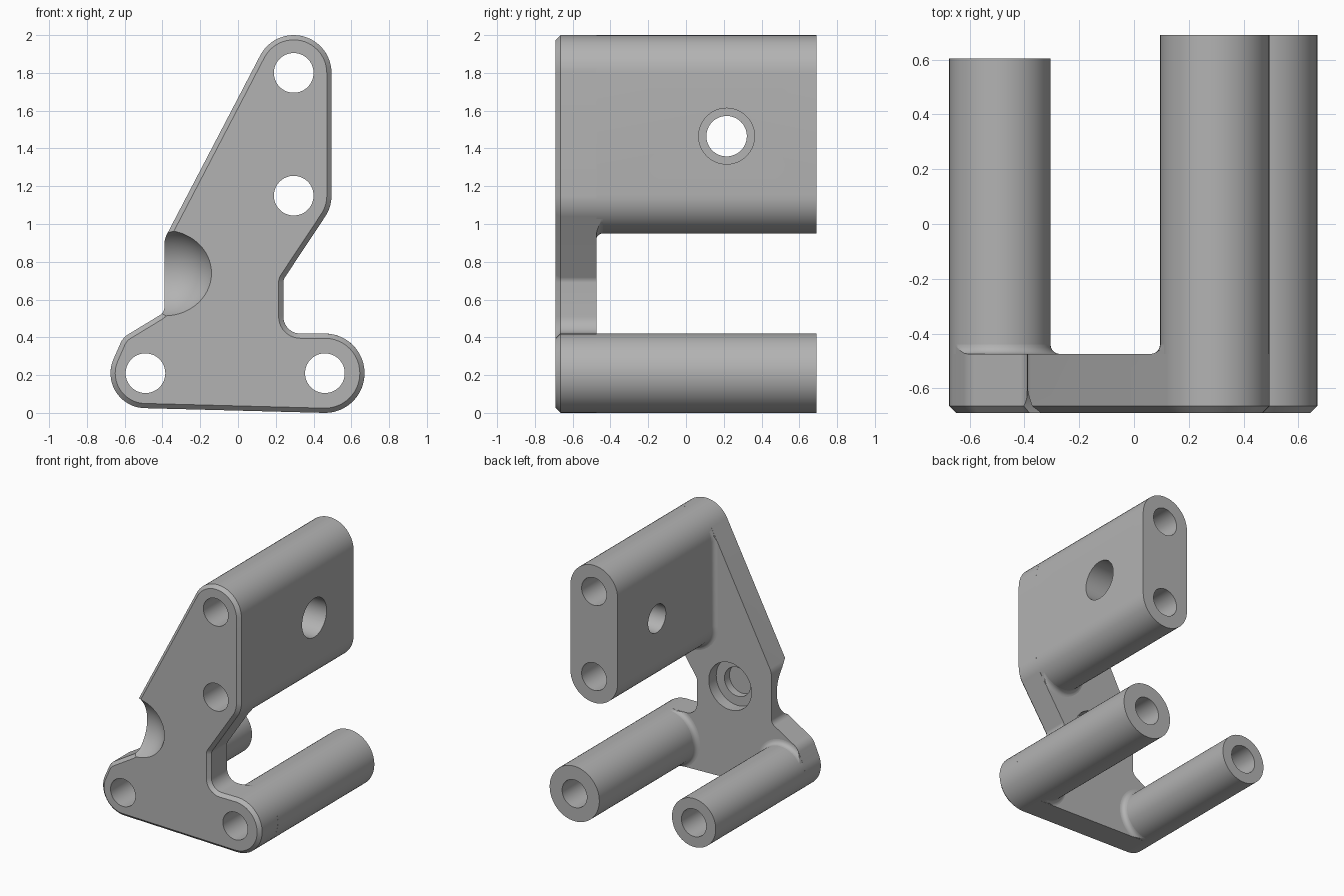
import bpy, bmesh, math
from math import pi, tau, sin, cos, atan2, acos

if "Cube" in bpy.data.objects:
    bpy.data.objects.remove(bpy.data.objects["Cube"], do_unlink=True)

FRONT, PLATE_BACK, REAR = -0.69, -0.475, 0.69
HOLE_R = 0.105

grey = bpy.data.materials.new("plain grey")
grey.use_nodes = True
grey.diffuse_color = (0.45, 0.45, 0.45, 1)
grey.node_tree.nodes["Principled BSDF"].inputs["Base Color"].default_value = (0.45, 0.45, 0.45, 1)


def outline(circles, grow=0.0):
    """Belt around signed circles (x, z, r); a negative r is a concave corner."""
    c = [(x, z, r + grow) for x, z, r in circles]
    n = len(c)
    if n == 1:
        x, z, r = c[0]
        return [(x + r * cos(tau * k / 64), z + r * sin(tau * k / 64)) for k in range(64)]
    normals = []
    for i in range(n):
        (x1, z1, r1), (x2, z2, r2) = c[i], c[(i + 1) % n]
        dx, dz = x2 - x1, z2 - z1
        normals.append(atan2(dz, dx) - acos((r1 - r2) / math.hypot(dx, dz)))
    points = []
    for i, (x, z, r) in enumerate(c):
        start, turn = normals[i - 1], normals[i] - normals[i - 1]
        turn = turn % tau if circles[i][2] > 0 else -((-turn) % tau)
        steps = 24 if abs(circles[i][2]) > 0.15 else 10
        for k in range(steps + 1):
            a = start + turn * k / steps
            points.append((x + r * cos(a), z + r * sin(a)))
    return points


def loft(name, circles, rings):
    """Stack the outline along y; rings are (grow, y)."""
    bm = bmesh.new()
    loops = [[bm.verts.new((x, y, z)) for x, z in outline(circles, g)] for g, y in rings]
    for a, b in zip(loops, loops[1:]):
        for k in range(len(a)):
            j = (k + 1) % len(a)
            bm.faces.new((a[k], a[j], b[j], b[k]))
    bm.faces.new(loops[0])
    bm.faces.new(loops[-1])
    bmesh.ops.recalc_face_normals(bm, faces=bm.faces)
    mesh = bpy.data.meshes.new(name)
    bm.to_mesh(mesh)
    bm.free()
    ob = bpy.data.objects.new(name, mesh)
    bpy.context.collection.objects.link(ob)
    mesh.materials.append(grey)
    return ob


def select(ob):
    bpy.ops.object.select_all(action='DESELECT')
    ob.select_set(True)
    bpy.context.view_layer.objects.active = ob


def boolean(ob, tool, operation='DIFFERENCE'):
    mod = ob.modifiers.new("cut", 'BOOLEAN')
    mod.operation, mod.solver, mod.object = operation, 'EXACT', tool
    select(ob)
    bpy.ops.object.modifier_apply(modifier=mod.name)
    bpy.data.objects.remove(tool, do_unlink=True)


def bore(ob, x, z, r=HOLE_R, y0=-1.0, y1=1.0):
    boolean(ob, loft("bore_cutter", [(x, z, r)], [(0, y0), (0, y1)]))


def cross_bore(ob, r, x0, x1):
    bpy.ops.mesh.primitive_cylinder_add(vertices=64, radius=r, depth=x1 - x0,
                                        location=((x0 + x1) / 2, 0.215, 1.465),
                                        rotation=(0, pi / 2, 0))
    boolean(ob, bpy.context.object)


def finish(ob):
    select(ob)
    bpy.ops.object.shade_smooth_by_angle(angle=math.radians(30))


# Tangent circles describing the features
upper = [(0.295, 1.15, 0.2), (0.295, 1.8, 0.2)]
left_foot = [(0.46, 0.21, 0.21)]
right_foot = [(-0.49, 0.21, 0.185)]
plate_shape = left_foot + [(0.33, 0.51, -0.09), (0.29, 0.69, -0.05)] + upper + [
    (-0.27, 0.89, 0.12), (-0.44, 0.56, -0.05), (-0.53, 0.33, 0.1)] + right_foot

# Mounting plate with chamfered front rim
plate = loft("mounting_plate", plate_shape,
             [(-0.025, FRONT), (0, FRONT + 0.025), (0, PLATE_BACK)])
for x, z, r in upper + left_foot + right_foot:
    bore(plate, x, z)

# Stepped blind pocket in the back of the plate
bore(plate, -0.04, 0.72, 0.18, PLATE_BACK - 0.09, -0.3)
bore(plate, -0.04, 0.72, 0.11, PLATE_BACK - 0.15, -0.3)

# Scooped relief on the front edge
bpy.ops.mesh.primitive_uv_sphere_add(segments=64, ring_count=32, radius=1,
                                     location=(-0.39, -0.8, 0.74))
scoop = bpy.context.object
scoop.scale = (0.276, 0.26, 0.25)
boolean(plate, scoop)
finish(plate)

# Block and posts behind the plate, each with a small root fillet
for name, shape, end in (("upper_block", upper, REAR),
                         ("left_post", left_foot, REAR),
                         ("right_post", right_foot, 0.605)):
    body = loft(name, shape, [(0, PLATE_BACK), (0, end)])
    f = 0.035
    rings = [(f * (1 - sin(a)), PLATE_BACK + f * (1 - cos(a)))
             for a in (pi / 2 * k / 5 for k in range(6))]
    fillet = loft(name + "_fillet", shape, rings)
    boolean(fillet, loft("fillet_trim", plate_shape, [(-0.001, -0.6), (-0.001, 0)]), 'INTERSECT')
    for x, z, r in shape:
        bore(body, x, z)
        bore(fillet, x, z)
    if name == "upper_block":
        cross_bore(body, 0.107, -0.5, 1.0)
        cross_bore(body, 0.148, 0.25, 1.0)
    finish(body)
    finish(fillet)
